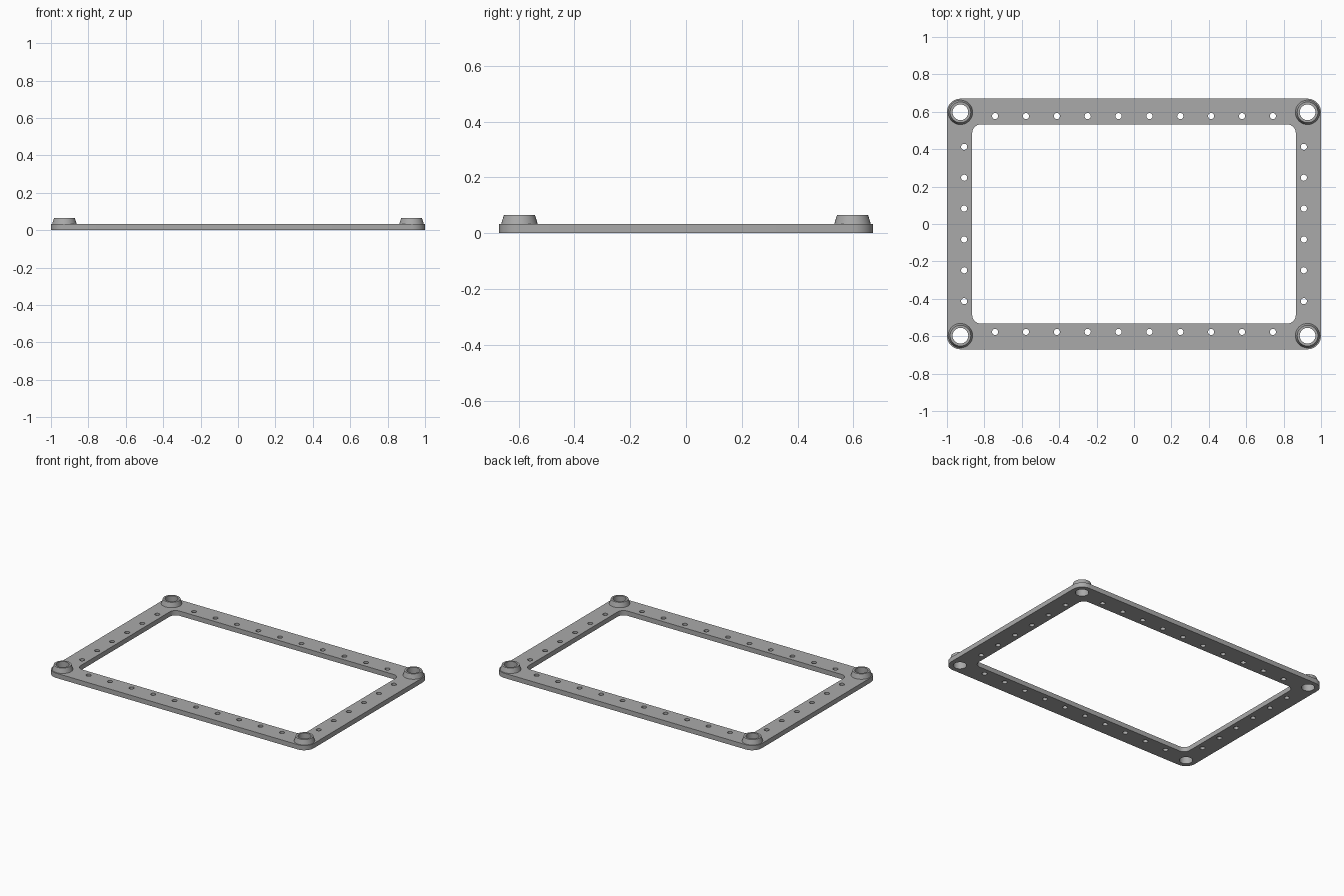
import bpy, bmesh
from math import cos, sin, pi

cube = bpy.data.objects.get("Cube")
if cube:
    bpy.data.objects.remove(cube, do_unlink=True)

THICK = 0.033
BOSS_TOP = 0.066
BORE = 0.042
PITCH = 0.165
CORNERS = [(sx * 0.928, sy * 0.597) for sx in (-1, 1) for sy in (-1, 1)]

grey = bpy.data.materials.new("plain grey")
grey.use_nodes = True
grey.diffuse_color = (0.4, 0.4, 0.4, 1)
grey.node_tree.nodes["Principled BSDF"].inputs["Base Color"].default_value = (0.4, 0.4, 0.4, 1)


def circle(x, y, r, n):
    return [(x + r * cos(2 * pi * i / n), y + r * sin(2 * pi * i / n)) for i in range(n)]


def rounded_rect(hx, hy, r, steps=10):
    points = []
    for k, (sx, sy) in enumerate([(1, 1), (-1, 1), (-1, -1), (1, -1)]):
        for i in range(steps + 1):
            a = (k + i / steps) * pi / 2
            points.append((sx * (hx - r) + r * cos(a), sy * (hy - r) + r * sin(a)))
    return points


def finish(name, bm):
    bmesh.ops.remove_doubles(bm, verts=bm.verts, dist=0.0002)
    bmesh.ops.recalc_face_normals(bm, faces=bm.faces)
    mesh = bpy.data.meshes.new(name)
    bm.to_mesh(mesh)
    bm.free()
    mesh.materials.clear()
    mesh.materials.append(grey)
    obj = bpy.data.objects.new(name, mesh)
    bpy.context.collection.objects.link(obj)
    bpy.ops.object.select_all(action="DESELECT")
    obj.select_set(True)
    bpy.context.view_layer.objects.active = obj
    bpy.ops.object.shade_smooth_by_angle(angle=pi / 6)
    return obj


# Frame outlines: rim, opening, corner bores and the two rows of small holes
loops = [rounded_rect(1.0, 0.67, 0.072), rounded_rect(0.865, 0.532, 0.045)]
loops += [circle(x, y, BORE, 32) for x, y in CORNERS]
for side in (-1, 1):
    loops += [circle((i - 4.5) * PITCH, side * 0.577, 0.0165, 20) for i in range(10)]
    loops += [circle(side * 0.908, (i - 2.5) * PITCH, 0.0165, 20) for i in range(6)]

# Frame plate: filled flat curve extruded to thickness
curve = bpy.data.curves.new("frame_outline", "CURVE")
curve.dimensions = "2D"
curve.fill_mode = "BOTH"
curve.extrude = THICK / 2
for loop in loops:
    spline = curve.splines.new("POLY")
    spline.points.add(len(loop) - 1)
    for point, (x, y) in zip(spline.points, loop):
        point.co = (x, y, 0, 1)
    spline.use_cyclic_u = True
outline = bpy.data.objects.new("frame_outline", curve)
bpy.context.collection.objects.link(outline)
bpy.context.view_layer.update()
filled = outline.evaluated_get(bpy.context.evaluated_depsgraph_get())
bm = bmesh.new()
bm.from_mesh(filled.to_mesh())
filled.to_mesh_clear()
bpy.data.objects.remove(outline, do_unlink=True)
bpy.data.curves.remove(curve)
bmesh.ops.translate(bm, verts=bm.verts, vec=(0, 0, THICK / 2))
finish("frame_plate", bm)

# Corner bosses: tapered rings around the bores
profile = [(BORE, THICK), (BORE, BOSS_TOP), (0.0555, BOSS_TOP), (0.0655, THICK)]
names = ["front_right", "back_right", "front_left", "back_left"]
for name, (x, y) in zip(names, CORNERS):
    bm = bmesh.new()
    rings = [[bm.verts.new((px, py, z)) for px, py in circle(x, y, r, 32)] for r, z in profile]
    for low, high in zip(rings, rings[1:]):
        for i in range(32):
            j = (i + 1) % 32
            bm.faces.new((low[j], low[i], high[i], high[j]))
    boss = finish(name + "_boss", bm)
    # An open ring needs its outward side checked against the flat top
    top = max(boss.data.polygons, key=lambda p: abs(p.normal.z))
    if top.normal.z < 0:
        boss.data.flip_normals()
